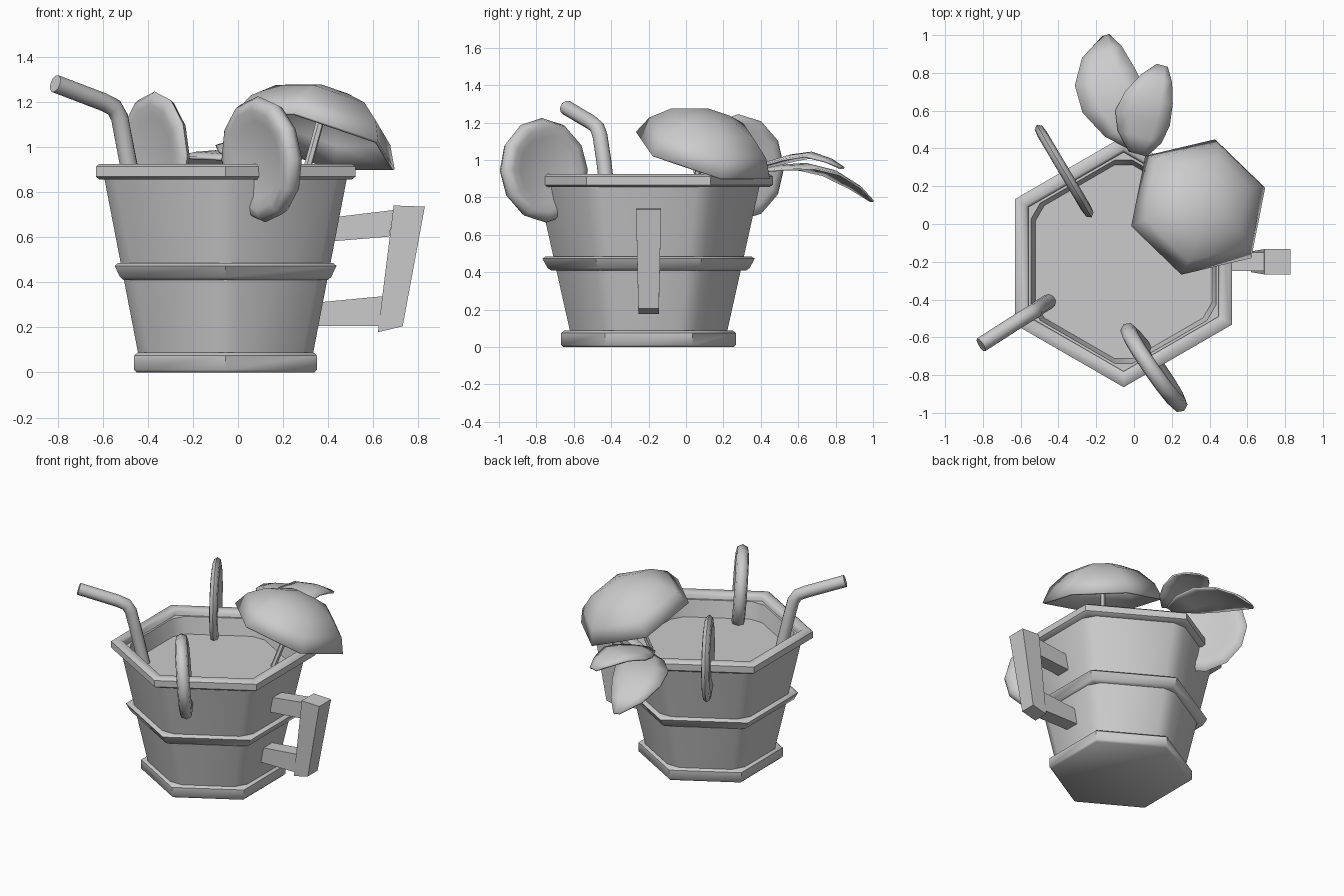
import bpy, bmesh, math
from mathutils import Vector, Matrix

cube = bpy.data.objects.get("Cube")
if cube:
    bpy.data.objects.remove(cube, do_unlink=True)

grey = bpy.data.materials.new("plain_grey")
grey.use_nodes = True
COLOUR = (0.6, 0.6, 0.6, 1)
grey.diffuse_color = COLOUR
grey.node_tree.nodes["Principled BSDF"].inputs["Base Color"].default_value = COLOUR

CENTRE = Vector((-0.055, -0.2, 0))


def finish(name, bm, smooth=None, matrix=None):
    """Turn a bmesh into a named, shaded object."""
    bmesh.ops.recalc_face_normals(bm, faces=bm.faces)
    mesh = bpy.data.meshes.new(name)
    bm.to_mesh(mesh)
    bm.free()
    mesh.materials.append(grey)
    ob = bpy.data.objects.new(name, mesh)
    bpy.context.collection.objects.link(ob)
    if matrix:
        ob.matrix_world = matrix
    if smooth:
        bpy.ops.object.select_all(action='DESELECT')
        ob.select_set(True)
        bpy.context.view_layer.objects.active = ob
        bpy.ops.object.shade_smooth_by_angle(angle=math.radians(smooth))
    return ob


def bridge(bm, rings, closed=False):
    """Quads between consecutive rings of vertices."""
    pairs = list(zip(rings, rings[1:])) + ([(rings[-1], rings[0])] if closed else [])
    for a, b in pairs:
        for i in range(len(a)):
            j = (i + 1) % len(a)
            bm.faces.new((a[i], a[j], b[j], b[i]))


def hexagon(radius, cut):
    """Hexagon pointing to +-y, with corners cut off to the given width."""
    corners = [Vector((radius * math.cos(a), radius * math.sin(a), 0))
               for a in (math.pi / 2 + k * math.pi / 3 for k in range(6))]
    if not cut:
        return corners
    t = cut / math.sqrt(3) / radius
    pts = []
    for k, c in enumerate(corners):
        pts += [c.lerp(corners[k - 1], t), c.lerp(corners[(k + 1) % 6], t)]
    return pts


def hex_loft(name, profile, cut=0, closed=False, caps=False, smooth=50):
    bm = bmesh.new()
    rings = [[bm.verts.new(p + CENTRE + Vector((0, 0, z))) for p in hexagon(r, cut)]
             for r, z in profile]
    bridge(bm, rings, closed)
    if caps:
        bm.faces.new(rings[0])
        bm.faces.new(rings[-1])
    return finish(name, bm, smooth)


def hoop(name, r_in, r_low, r_high, z0, z1, c=0.018):
    """Six-sided hoop with softened outer edges."""
    hex_loft(name, [(r_in, z0), (r_low - c, z0), (r_low, z0 + c * 0.7), (r_high, z1 - c * 0.7),
                    (r_high - c, z1), (r_in + c, z1), (r_in, z1 - c)], closed=True)


# Bucket: walls, hoops, base and drink
hex_loft("bucket_wall", [(0.44, 0.05), (0.625, 0.88), (0.565, 0.88), (0.53, 0.72)], cut=0.095)
hoop("top_rim", 0.58, 0.664, 0.664, 0.855, 0.925)
hoop("middle_hoop", 0.48, 0.54, 0.568, 0.41, 0.485)
hex_loft("base", [(0.455, 0), (0.468, 0.012), (0.468, 0.075), (0.45, 0.088)], caps=True)
hex_loft("drink", [(0.52, 0.72), (0.55, 0.765)], caps=True, smooth=None)


def prism(name, outline, halves):
    """Outline in x and z, extruded both ways along y."""
    bm = bmesh.new()
    rings = [[bm.verts.new((x, -0.2 + s * h, z)) for (x, z), h in zip(outline, halves)]
             for s in (-1, 1)]
    bridge(bm, rings)
    for ring in rings:
        bm.faces.new(ring)
    finish(name, bm)


# Handle
prism("handle_grip", [(0.69, 0.74), (0.828, 0.735), (0.73, 0.205), (0.62, 0.178)],
      (0.067, 0.067, 0.055, 0.055))
prism("handle_upper_arm", [(0.4, 0.685), (0.69, 0.72), (0.67, 0.602), (0.4, 0.58)], [0.05] * 4)
prism("handle_lower_arm", [(0.35, 0.31), (0.645, 0.338), (0.64, 0.205), (0.35, 0.205)], [0.05] * 4)


def tube(name, points, radius, sides=10):
    """Round tube following a path."""
    pts = [Vector(p) for p in points]
    bm = bmesh.new()
    rings = []
    for i, p in enumerate(pts):
        d = (pts[min(i + 1, len(pts) - 1)] - pts[max(i - 1, 0)]).normalized()
        q = d.to_track_quat('Z', 'Y')
        rings.append([bm.verts.new(p + q @ Vector((radius * math.cos(a), radius * math.sin(a), 0)))
                      for a in (k * math.tau / sides for k in range(sides))])
    bridge(bm, rings)
    bm.faces.new(rings[0])
    bm.faces.new(rings[-1])
    finish(name, bm, 50)


# Bent straw
tube("straw", [(-0.45, -0.41, 0.74), (-0.5, -0.44, 1.0), (-0.525, -0.46, 1.13),
               (-0.55, -0.475, 1.175), (-0.6, -0.505, 1.2), (-0.81, -0.64, 1.28)], 0.04)

# Parasol: tilted six-sided canopy on a stick
tilt = Vector((0.275, 0.282, 1)).normalized()
hub = Vector((0.34, 0.09, 1.025))
bm = bmesh.new()
rings = []
for r, h in ((0.39, 0), (0.34, 0.1), (0.24, 0.185), (0.12, 0.228)):
    ring = []
    for k in range(6):
        a = math.radians(16 + 60 * k)
        flat = Vector((math.cos(a), math.sin(a), 0))
        flat.z = -flat.dot(tilt) / tilt.z
        ring.append(bm.verts.new(hub + flat.normalized() * r + tilt * h))
    rings.append(ring)
bridge(bm, rings)
top = bm.verts.new(hub + tilt * 0.24)
for k in range(6):
    bm.faces.new((rings[-1][k], rings[-1][(k + 1) % 6], top))
canopy = finish("parasol_canopy", bm, 60)
shell = canopy.modifiers.new("shell", 'SOLIDIFY')
shell.thickness = 0.015
tube("parasol_stick", [hub + tilt * 0.225, hub - tilt * 0.29], 0.018, 6)


def slice_disc(name, centre, along, radius, thick, lean=0):
    """Upright fruit slice with a rounded rind and dished faces."""
    bm = bmesh.new()
    h = thick / 2
    section = [(0.62, -h * 0.6), (0.8, -h), (0.94, -h * 0.8), (1, 0),
               (0.94, h * 0.8), (0.8, h), (0.62, h * 0.6)]
    rings = [[bm.verts.new((radius * r * math.cos(a), radius * r * math.sin(a), d))
              for a in (k * math.tau / 12 for k in range(12))] for r, d in section]
    bridge(bm, rings)
    bm.faces.new(rings[0])
    bm.faces.new(rings[-1])
    u = Vector(along).normalized()
    v = Vector((0, 0, 1))
    frame = Matrix((u, v, u.cross(v))).transposed().to_4x4()
    place = Matrix.Translation(Vector(centre)) @ frame @ Matrix.Rotation(lean, 4, 'X')
    finish(name, bm, 60, place)


# Fruit slices on the rim
slice_disc("front_slice", (0.105, -0.76, 0.945), (0.57, -0.82, 0), 0.28, 0.085, math.radians(4))
slice_disc("back_slice", (-0.37, 0.28, 0.96), (0.51, -0.86, 0), 0.285, 0.055)


def leaf(name, spine, widths, droop):
    """Thin curved leaf; edges fall below the spine."""
    pts = [Vector(p) for p in spine]
    axis = pts[-1] - pts[0]
    side = Vector((axis.y, -axis.x, 0)).normalized()
    bm = bmesh.new()
    rows = []
    for p, w in zip(pts, widths):
        rows.append([bm.verts.new(p + side * w * t - Vector((0, 0, droop * w * t * t)))
                     for t in (-1, -0.5, 0, 0.5, 1)])
    for a, b in zip(rows, rows[1:]):
        for i in range(4):
            bm.faces.new((a[i], a[i + 1], b[i + 1], b[i]))
    ob = finish(name, bm, 60)
    ob.modifiers.new("thickness", 'SOLIDIFY').thickness = 0.012


# Garnish leaves at the back
leaf("long_leaf", [(0.03, 0.39, 0.95), (-0.03, 0.5, 0.975), (-0.1, 0.64, 0.985), (-0.155, 0.78, 0.95),
                   (-0.17, 0.91, 0.87), (-0.15, 1.0, 0.785)],
     (0.03, 0.13, 0.18, 0.165, 0.11, 0.02), 0.15)
leaf("short_leaf", [(0.02, 0.37, 0.97), (0.03, 0.46, 1.0), (0.045, 0.56, 1.03), (0.08, 0.67, 1.045),
                    (0.12, 0.77, 1.01), (0.15, 0.84, 0.965)],
     (0.05, 0.12, 0.15, 0.13, 0.085, 0.03), 0.15)
